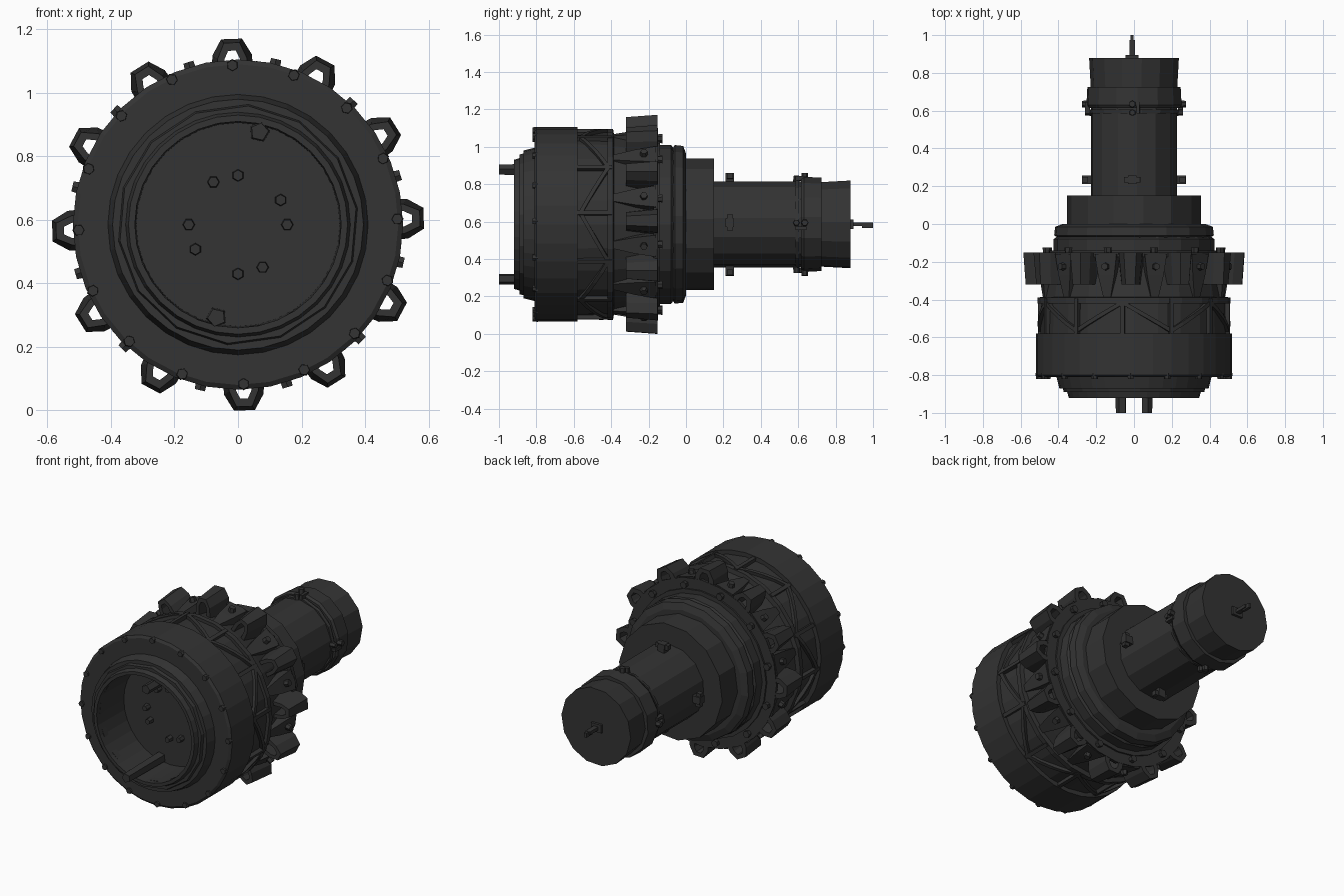
import bpy, bmesh, math
from mathutils import Matrix, Vector

cube = bpy.data.objects.get("Cube")
if cube:
    bpy.data.objects.remove(cube)

CENTRE = Matrix.Translation((0, 0, 0.585))
dark = bpy.data.materials.new("dark gunmetal")
dark.use_nodes = True
dark.diffuse_color = (0.033, 0.033, 0.033, 1)
dark.node_tree.nodes["Principled BSDF"].inputs["Base Color"].default_value = dark.diffuse_color


def frame(deg):
    """Frame around the main axis: x tangent, y along the axis, z outward."""
    return CENTRE @ Matrix.Rotation(math.radians(deg), 4, 'Y')


def finish(name, bm):
    bmesh.ops.recalc_face_normals(bm, faces=bm.faces)
    mesh = bpy.data.meshes.new(name)
    bm.to_mesh(mesh)
    bm.free()
    mesh.materials.append(dark)
    obj = bpy.data.objects.new(name, mesh)
    bpy.context.collection.objects.link(obj)
    return obj


def lathe(name, profile, sides, turn=0):
    """Spin (y, radius) points around the main axis; a closed loop of rings."""
    bm = bmesh.new()
    rings = []
    for i in range(sides):
        m = frame(turn + 360 * i / sides)
        rings.append([bm.verts.new(m @ Vector((0, y, r))) for y, r in profile])
    n = len(profile)
    for i in range(sides):
        a, b = rings[i], rings[(i + 1) % sides]
        for j in range(n):
            k = (j + 1) % n
            bm.faces.new((a[j], a[k], b[k], b[j]))
    bmesh.ops.remove_doubles(bm, verts=bm.verts, dist=1e-5)
    bmesh.ops.dissolve_degenerate(bm, edges=bm.edges, dist=1e-5)
    return finish(name, bm)


def box(bm, m, loc, size):
    bmesh.ops.create_cube(bm, size=1, matrix=m @ Matrix.Translation(loc) @ Matrix.Diagonal((*size, 1)))


def stud(bm, m, loc, radius, depth, sides=6, outward=False):
    """Bolt along the axis, or pointing outward."""
    turn = Matrix() if outward else Matrix.Rotation(math.pi / 2, 4, 'X')
    bmesh.ops.create_cone(bm, cap_ends=True, segments=sides, radius1=radius, radius2=radius * 0.85,
                          depth=depth, matrix=m @ Matrix.Translation(loc) @ turn)


def loft(bm, sections):
    """Skin a row of four-cornered sections into a bar."""
    rows = [[bm.verts.new(p) for p in s] for s in sections]
    for a, b in zip(rows, rows[1:]):
        for j in range(4):
            k = (j + 1) % 4
            bm.faces.new((a[j], a[k], b[k], b[j]))
    bm.faces.new(rows[0])
    bm.faces.new(rows[-1])


# Front drum with stepped mouth and recessed floor
lathe("front_drum", [(-.62, .32), (-.92, .325), (-.92, .345), (-.87, .36), (-.87, .395),
                     (-.81, .41), (-.81, .505), (-.80, .52), (-.58, .52), (-.58, .40)], 32)
lathe("mouth_lip", [(-.89, .33), (-.89, .375), (-.85, .385), (-.85, .33)], 14, 5)
lathe("bowl_floor", [(-.66, 0), (-.66, .33), (-.62, .33), (-.62, 0)], 14, 5)

# Lattice band, gear core and stepped flange
lathe("lattice_panel", [(-.60, .40), (-.60, .495), (-.39, .49), (-.39, .40)], 24)
lathe("lattice_back_ring", [(-.42, .45), (-.42, .51), (-.39, .51), (-.38, .45)], 24)
lathe("gear_core", [(-.40, 0), (-.40, .485), (-.33, .475), (-.20, .45), (-.14, .45), (-.14, 0)], 24)
lathe("lug_plate", [(-.175, .40), (-.175, .51), (-.15, .515), (-.15, .40)], 24)
lathe("flange_front", [(-.16, 0), (-.16, .425), (-.08, .425), (-.06, .40), (-.06, 0)], 20)
lathe("flange_back", [(-.08, 0), (-.08, .395), (-.06, .425), (-.015, .42), (0, .38), (0, 0)], 18, 4)
lathe("collar", [(-.02, 0), (-.02, .355), (.15, .355), (.15, 0)], 14, 8)

# Rear tube, clamp sleeve and end cap
lathe("rear_tube", [(.13, 0), (.13, .23), (.62, .23), (.62, 0)], 14, 4)
lathe("clamp_ring", [(.585, .20), (.585, .237), (.605, .24), (.605, .20)], 14, 10)
lathe("rear_sleeve", [(.615, 0), (.615, .245), (.63, .255), (.725, .25), (.725, 0)], 14, 4)
lathe("end_cap", [(.70, 0), (.70, .228), (.88, .238), (.88, 0)], 14, 10)

# Struts: rails and diagonals that follow the drum
bm = bmesh.new()
for i in range(12):
    box(bm, frame(30 * i - 7), (0, -.49, .499), (.022, .19, .026))
    lo, hi = (-.565, -.415) if i % 2 else (-.415, -.565)
    sections = []
    for s in range(5):
        t = s / 4
        m, y = frame(30 * (i + t) - 7), lo + (hi - lo) * t
        sections.append([m @ Vector((0, y + dy, r)) for dy, r in
                         ((-.012, .48), (.012, .48), (.012, .51), (-.012, .51))])
    loft(bm, sections)
finish("lattice_struts", bm)

# Open lugs around the gear, narrower toward the front
outer = [(-.068, .45), (-.062, .535), (-.033, .585), (.033, .585), (.062, .535), (.068, .45)]
inner = [(-.035, .45), (-.03, .535), (-.015, .56), (.015, .56), (.03, .535), (.035, .45)]
lugs, teeth, lug_bolts = bmesh.new(), bmesh.new(), bmesh.new()
for i in range(12):
    m = frame(30 * i - 2)
    sections = []
    for (xo, ro), (xi, ri) in zip(outer, inner):
        sections.append([m @ Vector(p) for p in ((xo * .75, -.32, ro - .012), (xo, -.152, ro),
                                                 (xi, -.152, ri), (xi * .8, -.32, ri - .012))])
    loft(lugs, sections)
    # Wedge tooth and bolt between neighbouring lugs
    m = frame(30 * i + 13)
    loft(teeth, [[m @ Vector((x * w, y, r)) for x, r in ((-1, .44), (1, .44), (1, top), (-1, top))]
                 for y, w, top in ((-.39, .02, .49), (-.27, .045, .505), (-.16, .06, .515))])
    stud(lug_bolts, m, (0, -.225, .515), .022, .04, outward=True)
    stud(lug_bolts, m, (0, -.14, .475), .022, .03)
finish("gear_lugs", lugs)
finish("gear_teeth", teeth)
finish("gear_bolts", lug_bolts)

# Bolts around the drum rim
bm = bmesh.new()
for i in range(16):
    stud(bm, frame(22.5 * i - 2), (0, -.805, .502), .02, .03)
finish("rim_bolts", bm)

# Paired bolts on the bowl floor and two long pegs
bm = bmesh.new()
for i in range(4):
    for offset in (-30, 0):
        stud(bm, frame(90 * i + offset), (0, -.675, .155), .02, .04)
finish("floor_bolts", bm)
bm = bmesh.new()
for deg in (13, 193):
    stud(bm, frame(deg), (0, -.82, .30), .034, .36, 5)
finish("mouth_pegs", bm)

# Small brackets around the tube and clamp
bm = bmesh.new()
for i in range(4):
    m = frame(90 * i - 2)
    box(bm, m, (0, .235, .24), (.045, .045, .07))
    box(bm, m, (0, .235, .258), (.085, .03, .03))
    stud(bm, m, (0, .59, .24), .018, .04, outward=True)
    stud(bm, m, (0, .635, .255), .02, .04, outward=True)
    box(bm, m, (.03, .615, .245), (.018, .06, .025))
finish("tube_brackets", bm)

# End pin with crossbar
bm = bmesh.new()
box(bm, CENTRE, (-.01, .925, 0), (.03, .10, .02))
box(bm, CENTRE, (-.01, .97, -.005), (.016, .06, .028))
box(bm, CENTRE, (-.01, .885, 0), (.07, .02, .05))
finish("end_pin", bm)
